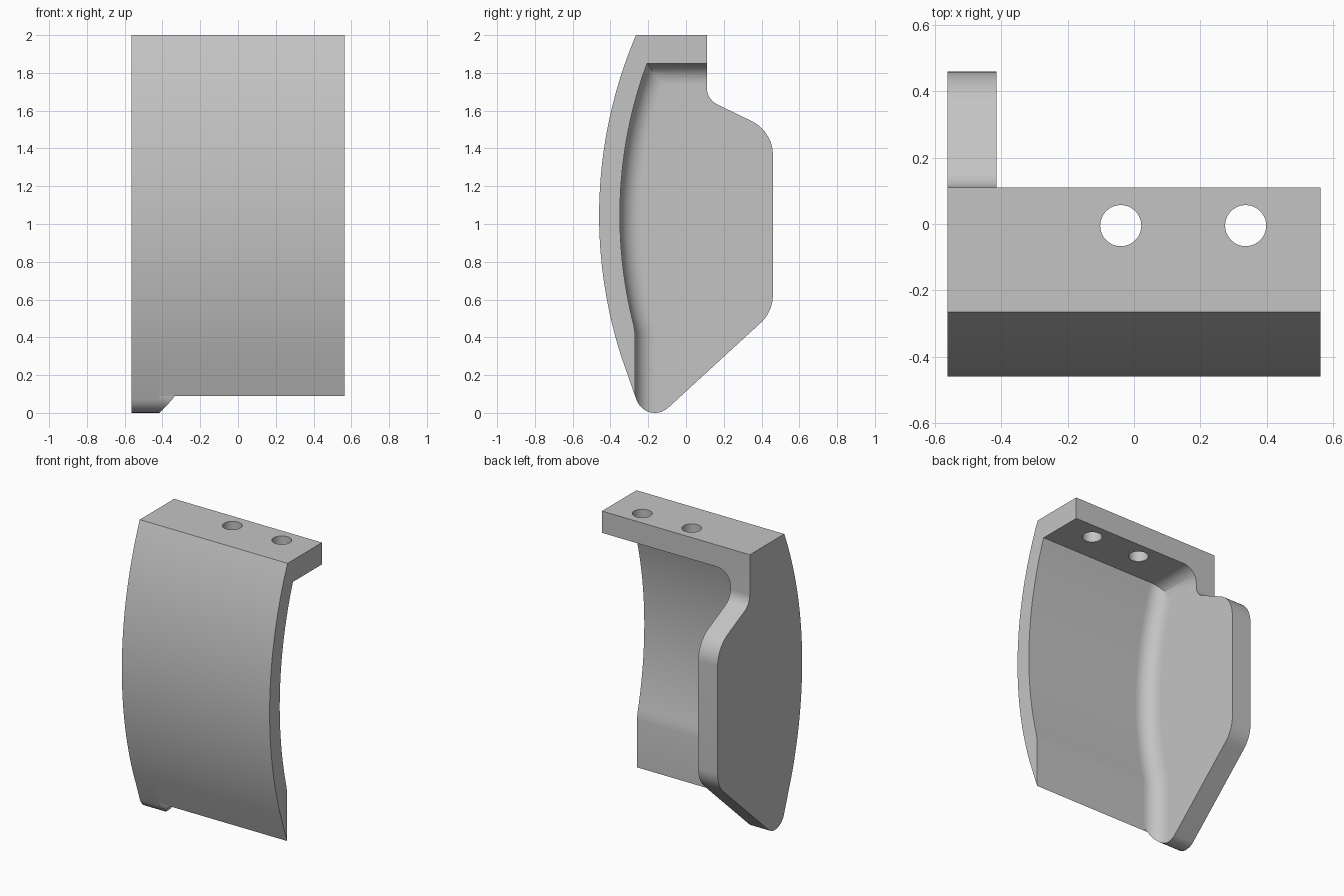
import bpy, bmesh
from math import sin, cos, pi, sqrt
from mathutils import Vector

cube = bpy.data.objects.get("Cube")
if cube:
    bpy.data.objects.remove(cube, do_unlink=True)

grey = bpy.data.materials.new("light grey")
grey.use_nodes = True
grey.diffuse_color = (0.55, 0.55, 0.55, 1)
grey.node_tree.nodes["Principled BSDF"].inputs["Base Color"].default_value = (0.55, 0.55, 0.55, 1)

HALF = 0.563            # half width
INSIDE = -0.415         # inner face of the side plate
RADIUS, MID = 2.436, 1.045
CENTRE = RADIUS - 0.46
WALL, FILLET = 0.11, 0.105
FLANGE_Z, FLANGE_Y = 1.85, 0.11
TIP = (-0.27, 0.09)


def arc_y(radius, z):
    return CENTRE - sqrt(radius ** 2 - (z - MID) ** 2)


def span(a, b, n):
    return [a + (b - a) * i / n for i in range(n + 1)]


def outer():
    """Front curve from the top down to the start of the straight lip."""
    return [(arc_y(RADIUS, z), z) for z in span(2, 0.3, 32)]


def inner(d, bottom):
    """Back of the wall and underside of the flange, offset inward by d."""
    path = [(TIP[0] + d, bottom)]
    for z in span(0.42, FLANGE_Z - d, 32):
        y = arc_y(RADIUS - WALL - d, z)
        path.append((min(y, TIP[0] + d) if z < MID else y, z))
    return path + [(FLANGE_Y, FLANGE_Z - d)]


def rounded(prev, corner, nxt, r, n=12):
    """Points of an arc of radius r that replaces a corner."""
    c = Vector(corner)
    a, b = (Vector(prev) - c).normalized(), (Vector(nxt) - c).normalized()
    half = a.angle(b) / 2
    mid = c + (a + b).normalized() * r / sin(half)
    start = c + a * r * cos(half) / sin(half) - mid
    end = c + b * r * cos(half) / sin(half) - mid
    sweep = pi - 2 * half
    return [tuple(mid + (start * sin(sweep * (1 - t)) + end * sin(sweep * t)) / sin(sweep))
            for t in span(0, 1, n)]


def finish(name, bm):
    bmesh.ops.remove_doubles(bm, verts=bm.verts, dist=1e-5)
    bmesh.ops.recalc_face_normals(bm, faces=bm.faces)
    mesh = bpy.data.meshes.new(name)
    bm.to_mesh(mesh)
    bm.free()
    mesh.materials.append(grey)
    ob = bpy.data.objects.new(name, mesh)
    bpy.context.collection.objects.link(ob)
    return ob


def extrude(name, profile, x0, x1):
    bm = bmesh.new()
    face = bm.faces.new([bm.verts.new((x0, y, z)) for y, z in profile])
    new = bmesh.ops.extrude_face_region(bm, geom=[face])["geom"]
    moved = [v for v in new if isinstance(v, bmesh.types.BMVert)]
    bmesh.ops.translate(bm, verts=moved, vec=(x1 - x0, 0, 0))
    return finish(name, bm)


# Curved cover with its top flange
cover = extrude("curved_cover",
                outer() + [TIP] + inner(0, TIP[1])[1:] + [(FLANGE_Y, 2)], INSIDE, HALF)

# Screw holes through the flange
for x in (-0.04, 0.337):
    bpy.ops.mesh.primitive_cylinder_add(vertices=48, radius=0.062, depth=0.4,
                                        location=(x, -0.005, 1.95))
    cutter = bpy.context.object
    cutter.name = "hole_cutter"
    cutter.hide_render = True
    mod = cover.modifiers.new("hole", "BOOLEAN")
    mod.operation, mod.solver, mod.object = "DIFFERENCE", "EXACT", cutter
    bpy.context.view_layer.objects.active = cover
    bpy.ops.object.modifier_apply(modifier=mod.name)
    bpy.data.objects.remove(cutter, do_unlink=True)

# Side plate with rounded corners
front, toe, low = outer()[-1], (-0.21, -0.079), (0.46, 0.536)
high, neck, top = (0.46, 1.49), (FLANGE_Y, 1.66), (FLANGE_Y, 2)
outline = (outer() + rounded(front, toe, low, 0.104) + rounded(toe, low, high, 0.2)
           + rounded(low, high, neck, 0.2) + rounded(high, neck, top, 0.1) + [top])
plate = extrude("side_plate", outline, -HALF, INSIDE)


# Concave fillet between the plate and the cover
def toe_z(y):
    return 0.104 - sqrt(max(0, 0.104 ** 2 - (y + 0.164) ** 2))


bm = bmesh.new()
arc, base = [], []
for t in span(0, pi / 2, 12):
    d = FILLET * (1 - cos(t))
    path = inner(d, toe_z(TIP[0] + d))
    for columns, x in ((arc, INSIDE + FILLET * (1 - sin(t))), (base, INSIDE)):
        columns.append([bm.verts.new((x, y, z)) for y, z in path])
loop = arc + base[-2::-1]
for a, b in zip(loop, loop[1:] + loop[:1]):
    for j in range(len(a) - 1):
        bm.faces.new((a[j], a[j + 1], b[j + 1], b[j]))
for k in range(len(arc) - 1):
    # the last base column coincides with the last arc column
    last = k == len(arc) - 2
    for j in (0, -1):
        ring = [arc[k][j], arc[k + 1][j], base[k][j]]
        if not last:
            ring.insert(2, base[k + 1][j])
        bm.faces.new(ring)
loose = [v for v in bm.verts if not v.link_faces]
bmesh.ops.delete(bm, geom=loose, context="VERTS")
fillet = finish("inner_fillet", bm)

# Smooth curves, crisp edges
bpy.ops.object.select_all(action="DESELECT")
for ob in (cover, plate, fillet):
    ob.select_set(True)
bpy.context.view_layer.objects.active = cover
bpy.ops.object.shade_smooth_by_angle()
